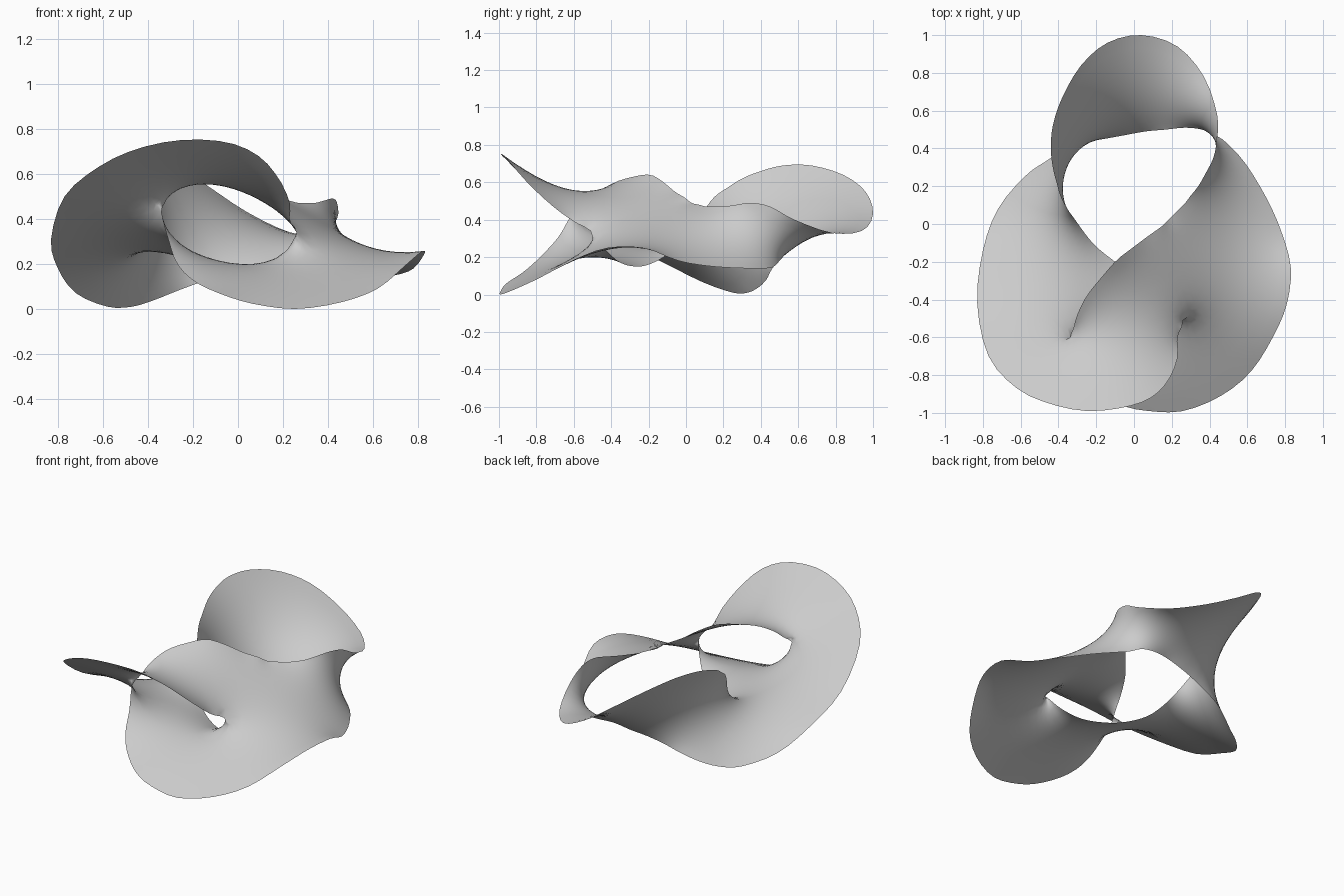
import bpy
import bmesh
from mathutils import Vector

default_cube = bpy.data.objects.get("Cube")
if default_cube:
    bpy.data.objects.remove(default_cube, do_unlink=True)

HALF = 8            # faces across half of the band
RING_STEPS = 3      # faces between neighbouring ribs of the ring
MIDDLE_STEPS = 20   # faces along the two bridging sheets

# Points where the edge strand touches the film, in hundredths
left_pinch = (-34, -61, 43)
right_pinch = (26, -51, 34)

# The two edges of the twisted ring, paired rib by rib
ring_edge_a = [
    (-62, -87, 63), (-77, -70, 50), (-83, -42, 31), (-80, -14, 18),
    (-72, 8, 7), (-58, 25, 1), (-47, 33, 1), (-37, 39, 4),
    (-27, 43, 8), (-16, 45, 12), (-5, 47, 15), (6, 49, 17),
    (17, 50, 19), (27, 51, 19), (36, 50, 18), (43, 47, 15),
    (49, 43, 14), (59, 32, 14), (70, 14, 15), (78, -4, 18),
    (83, -23, 25), (81, -42, 25), (74, -59, 19), (62, -78, 9), (46, -91, 3)]
ring_edge_b = [
    (-20, -12, 20), (-26, -5, 26), (-31, 2, 34), (-36, 9, 44),
    (-39, 15, 52), (-41, 22, 57), (-43, 30, 62), (-44, 40, 66),
    (-43, 52, 69), (-38, 67, 69), (-28, 84, 64), (-14, 96, 55),
    (4, 100, 43), (23, 94, 34), (37, 78, 33), (44, 58, 40),
    (44, 45, 47), (42, 35, 49), (38, 27, 48), (34, 20, 47),
    (30, 15, 47), (27, 11, 47), (23, 7, 48), (19, 3, 49), (15, -1, 52)]

# Edges and centre lines of the upper and lower bridging sheets
upper_front = [ring_edge_a[0], (-45, -95, 71), (-25, -99, 75), (-5, -97, 74),
               (9, -92, 68), (18, -83, 58), (23, -71, 47), (23, -60, 39), right_pinch]
upper_middle = [left_pinch, (-25, -57, 52), (-8, -54, 57), (10, -52, 54),
                (20, -50, 44), right_pinch]
upper_back = [left_pinch, (-32, -55, 48), (-30, -48, 54), (-25, -38, 60),
              (-17, -28, 63), (-9, -19, 64), (0, -12, 60), (8, -6, 55),
              ring_edge_b[-1]]
lower_front = [left_pinch, (-31, -68, 31), (-27, -78, 20), (-19, -87, 12),
               (-6, -96, 6), (8, -99, 2), (26, -99, 0), ring_edge_a[-1]]
lower_middle = [left_pinch, (-30, -60, 32), (-15, -50, 25), (5, -45, 21),
                (18, -46, 26), right_pinch]
lower_back = [ring_edge_b[0], (-10, -20, 16), (0, -27, 15), (11, -35, 17),
              (20, -43, 24), right_pinch]


def smooth_path(points, steps, lead=None, tail=None):
    """Spline sampled in equal steps; lead and tail steer its end directions."""
    first = lead or points[0]
    pts = [Vector(p) / 100 for p in [first, *points, tail or points[-1]]]
    spans = len(points) - 1
    result = []
    for k in range(steps + 1):
        s = k / steps * spans
        i = min(int(s), spans - 1)
        t = s - i
        a, p, q, b = pts[i:i + 4]
        result.append(p.lerp(q, t * t * (3 - 2 * t))
                      + (q - a) / 2 * (t * (1 - t) ** 2)
                      - (b - p) / 2 * (t * t * (1 - t)))
    return result


def add_sheet(bm, side_a, side_b):
    """Fill the space between two equally sampled paths with a grid."""
    rows = [[bm.verts.new(p.lerp(q, j / HALF)) for j in range(HALF + 1)]
            for p, q in zip(side_a, side_b)]
    for row, following in zip(rows, rows[1:]):
        for j in range(HALF):
            bm.faces.new((row[j], row[j + 1], following[j + 1], following[j]))


def relax(free, weights, sweeps):
    """Pull every free vertex to the weighted mean of its neighbours."""
    for _ in range(sweeps):
        for v in free:
            total = Vector()
            amount = 0.0
            for other, w in weights[v]:
                total += other.co * w
                amount += w
            v.co = total / amount


def even_weights(free):
    return {v: [(e.other_vert(v), 1.0) for e in v.link_edges] for v in free}


def tension_weights(bm, free):
    """Weights that make the film shrink towards least area."""
    edge_weight = {e: 0.0 for e in bm.edges}
    for face in bm.faces:
        for loop in face.loops:
            corner = loop.vert.co
            a = loop.link_loop_next.vert.co - corner
            b = loop.link_loop_prev.vert.co - corner
            cot = a.dot(b) / max(a.cross(b).length, 1e-9)
            edge_weight[loop.link_loop_next.edge] += max(-1.0, min(cot, 4.0))
    return {v: [(e.other_vert(v), max(edge_weight[e], 0.08)) for e in v.link_edges]
            for v in free}


bm = bmesh.new()

# Twisted ring, made of two half-width bands that meet on a centre line
ring_count = (len(ring_edge_a) - 1) * RING_STEPS
edge_a = smooth_path(ring_edge_a, ring_count, upper_front[1], lower_front[-2])
edge_b = smooth_path(ring_edge_b, ring_count, lower_back[1], upper_back[-2])
centre = [p.lerp(q, 0.5) for p, q in zip(edge_a, edge_b)]
centre[0] = Vector(left_pinch) / 100
centre[-1] = Vector(right_pinch) / 100
add_sheet(bm, edge_a, centre)
add_sheet(bm, centre, edge_b)

# Upper and lower bridging sheets with the opening between them
bridge_edges = (
    (upper_middle, upper_front, ring_edge_a[1], lower_back[-2]),
    (upper_middle, upper_back, lower_front[1], ring_edge_b[-2]),
    (lower_middle, lower_front, upper_back[1], ring_edge_a[-2]),
    (lower_middle, lower_back, ring_edge_b[1], upper_front[-2]))
for middle, edge, lead, tail in bridge_edges:
    add_sheet(bm, smooth_path(middle, MIDDLE_STEPS),
              smooth_path(edge, MIDDLE_STEPS, lead, tail))

bmesh.ops.remove_doubles(bm, verts=bm.verts[:], dist=0.0002)

# Let the film settle like soap between its fixed edges
free_verts = [v for v in bm.verts if not v.is_boundary]
relax(free_verts, even_weights(free_verts), 150)
bmesh.ops.triangulate(bm, faces=bm.faces[:])
for _ in range(25):
    relax(free_verts, tension_weights(bm, free_verts), 6)

bmesh.ops.recalc_face_normals(bm, faces=bm.faces[:])
for face in bm.faces:
    face.smooth = True

mesh = bpy.data.meshes.new("twisted_film")
bm.to_mesh(mesh)
bm.free()
film = bpy.data.objects.new("twisted_film", mesh)
bpy.context.collection.objects.link(film)

# Plain grey finish
grey = bpy.data.materials.new("light_grey")
grey.use_nodes = True
colour = (0.6, 0.6, 0.6, 1)
grey.diffuse_color = colour
grey.node_tree.nodes["Principled BSDF"].inputs["Base Color"].default_value = colour
mesh.materials.append(grey)
